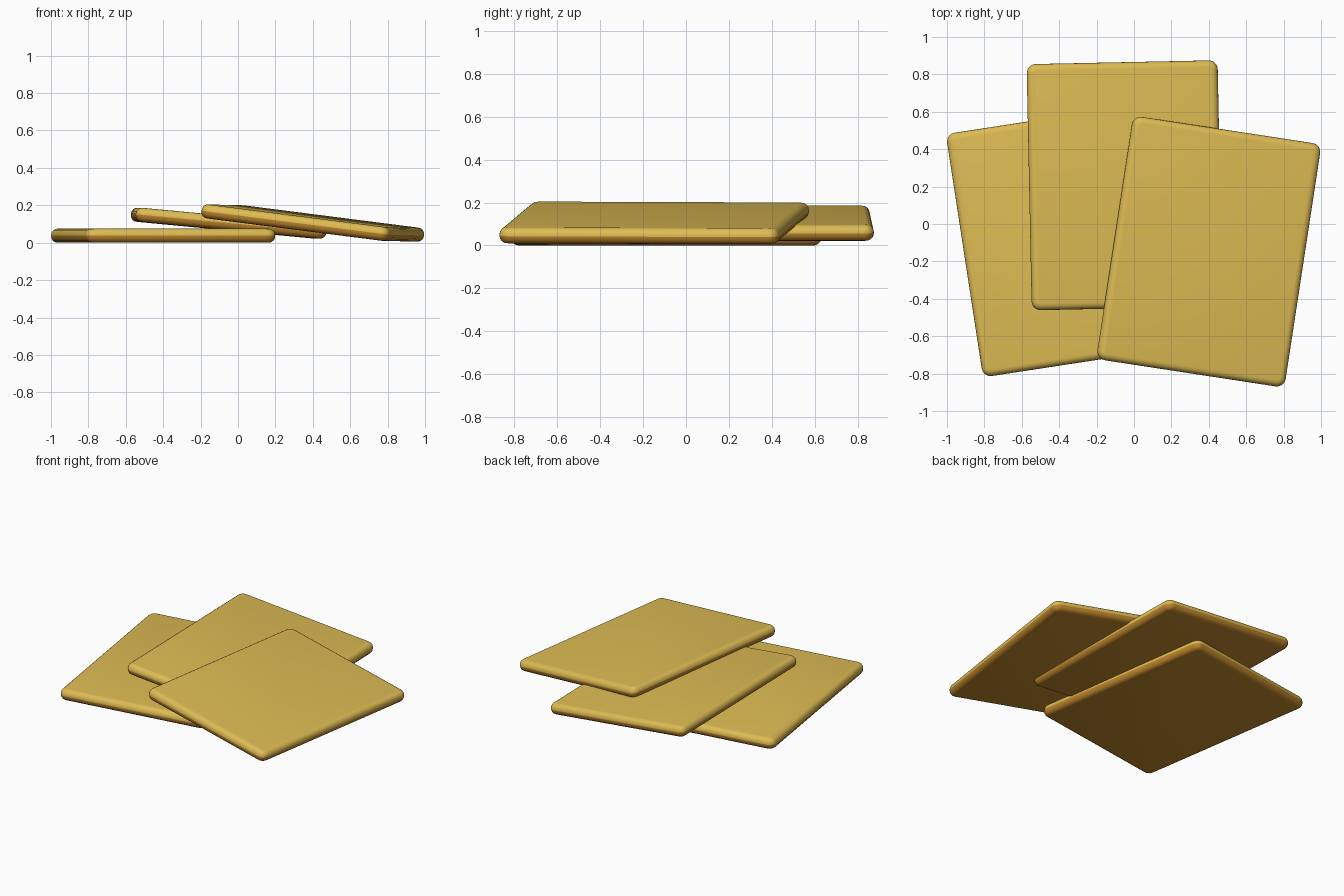
import bpy
import bmesh
from math import radians
from mathutils import Matrix

if "Cube" in bpy.data.objects:
    bpy.data.objects.remove(bpy.data.objects["Cube"])

WIDTH, LENGTH, THICK = 1.025, 1.316, 0.075


def flat_material(name, color):
    mat = bpy.data.materials.new(name)
    mat.diffuse_color = (*color, 1.0)
    mat.use_nodes = True
    mat.node_tree.nodes["Principled BSDF"].inputs["Base Color"].default_value = mat.diffuse_color
    return mat


gold = flat_material("pale_gold", (0.73, 0.50, 0.088))
amber = flat_material("amber_brown", (0.52, 0.24, 0.025))


def plate(name, center, tilt, turn, pitch=0.0):
    """Rounded slab, gold above its mid-plane and amber below."""
    bm = bmesh.new()
    bmesh.ops.create_cube(bm, size=1, matrix=Matrix.Diagonal((WIDTH, LENGTH, THICK, 1)))

    # Round the four corners in plan, then the top and bottom rims
    corners = [e for e in bm.edges if abs(e.verts[0].co.z - e.verts[1].co.z) > 0.01]
    bmesh.ops.bevel(bm, geom=corners, offset=0.048, segments=5, profile=0.5,
                    affect='EDGES')
    rims = [e for e in bm.edges if abs(e.verts[0].co.z - e.verts[1].co.z) < 1e-5]
    bmesh.ops.bevel(bm, geom=rims, offset=0.034, segments=4, profile=0.5,
                    affect='EDGES')

    # Colour seam halfway up the rim
    bmesh.ops.bisect_plane(bm, geom=bm.verts[:] + bm.edges[:] + bm.faces[:],
                           plane_co=(0, 0, 0), plane_no=(0, 0, 1))
    for f in bm.faces:
        f.material_index = 0 if f.calc_center_median().z > 0 else 1

    mesh = bpy.data.meshes.new(name)
    mesh.materials.append(gold)
    mesh.materials.append(amber)
    bm.to_mesh(mesh)
    bm.free()
    ob = bpy.data.objects.new(name, mesh)
    bpy.context.collection.objects.link(ob)
    ob.location = center
    ob.rotation_euler = (radians(pitch), radians(tilt), radians(turn))
    bpy.context.view_layer.objects.active = ob
    ob.select_set(True)
    bpy.ops.object.shade_smooth_by_angle(angle=radians(40))
    ob.select_set(False)


# Bottom plate lies flat, the other two lean on it
plate("left_plate", (-0.40, -0.092, 0.0375), 0, 8.7)
plate("middle_plate", (-0.05, 0.207, 0.104), 5.4, 1.2)
plate("right_plate", (0.40, -0.148, 0.105), 7.2, -8.7, -0.2)
